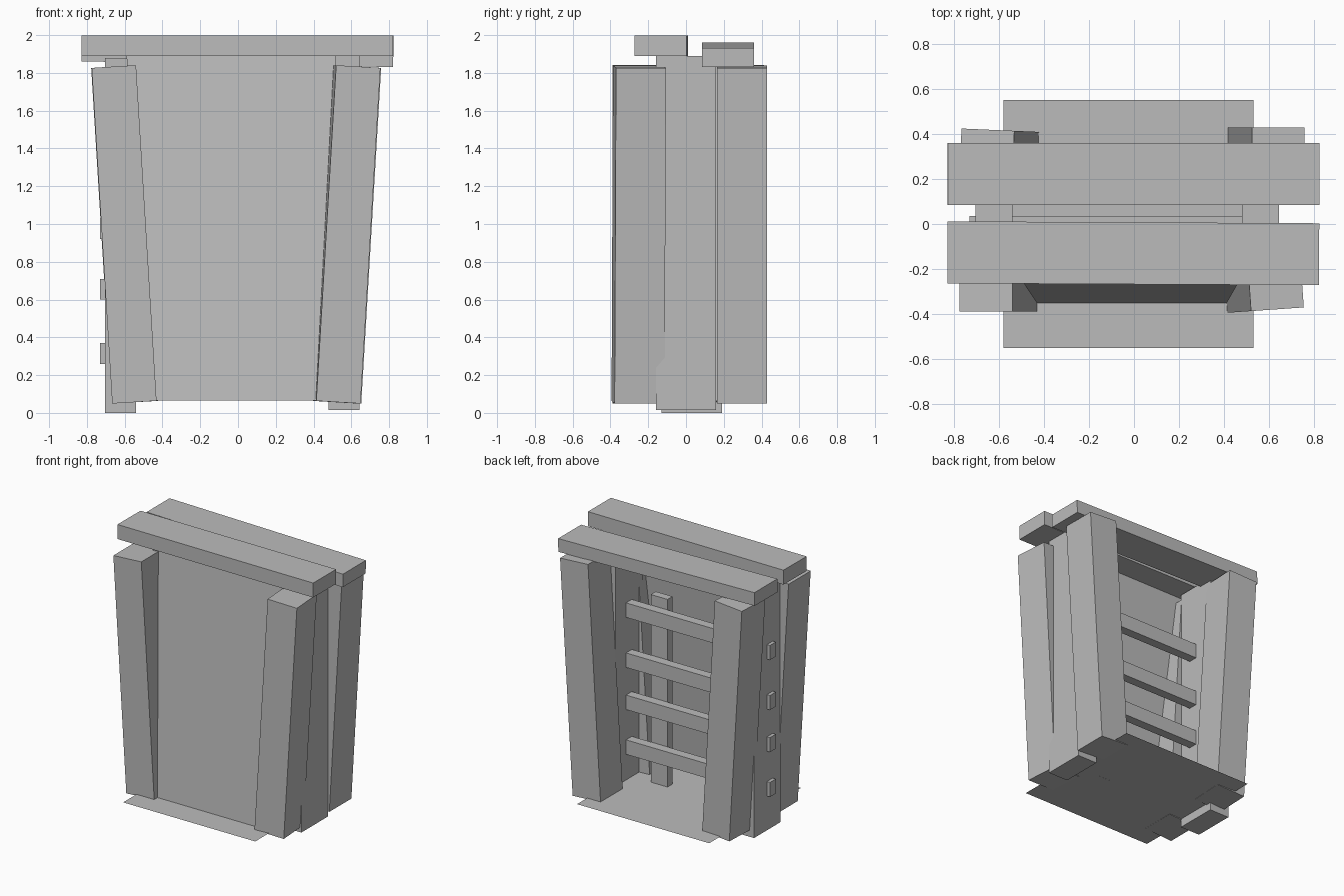
import bpy
import math
from mathutils import Euler, Vector

cube = bpy.data.objects.get("Cube")
if cube:
    bpy.data.objects.remove(cube, do_unlink=True)

# Single plain grey
grey = bpy.data.materials.new("plain_grey")
grey.use_nodes = True
colour = (0.5, 0.5, 0.5, 1)
grey.diffuse_color = colour
grey.node_tree.nodes["Principled BSDF"].inputs["Base Color"].default_value = colour

BOX_FACES = [(0, 1, 3, 2), (4, 6, 7, 5), (0, 4, 5, 1),
             (2, 3, 7, 6), (0, 2, 6, 4), (1, 5, 7, 3)]


def add_mesh(name, verts, faces):
    mesh = bpy.data.meshes.new(name)
    mesh.from_pydata(verts, [], faces)
    mesh.materials.append(grey)
    obj = bpy.data.objects.new(name, mesh)
    bpy.context.collection.objects.link(obj)
    return obj


def box(name, centre, size, lean=0, turn=0):
    """Box leaned about y, then turned about z, in degrees."""
    rot = Euler((0, math.radians(lean), math.radians(turn))).to_matrix()
    verts = []
    for sx in (-0.5, 0.5):
        for sy in (-0.5, 0.5):
            for sz in (-0.5, 0.5):
                corner = Vector((sx * size[0], sy * size[1], sz * size[2]))
                verts.append(rot @ corner + Vector(centre))
    return add_mesh(name, verts, BOX_FACES)


# Floor sheet
add_mesh("floor", [(-0.58, -0.55, 0.065), (0.53, -0.55, 0.065),
                   (0.53, 0.55, 0.065), (-0.58, 0.55, 0.065)], [(0, 1, 2, 3)])

# Front panel sheet, leaning back towards the top
add_mesh("front_panel", [(-0.47, -0.35, 0.065), (0.45, -0.35, 0.065),
                         (0.52, -0.18, 1.89), (-0.59, -0.18, 1.89)], [(0, 1, 2, 3)])

# Splayed corner posts
post = (0.235, 0.265, 1.78)
box("front_right_post", (-0.603, -0.257, 0.945), post, -3.5)
box("front_left_post", (0.575, -0.25, 0.945), post, 3.4, 4)
box("back_right_post", (-0.6, 0.284, 0.945), post, -3.5, -2.5)
box("back_left_post", (0.588, 0.296, 0.945), post, 3.4)

# Upright side posts
box("middle_right_post", (-0.622, 0.03, 0.94), (0.165, 0.32, 1.88))
box("middle_left_post", (0.562, 0, 0.952), (0.165, 0.32, 1.875))

# Top beams
box("front_beam", (-0.003, -0.13, 1.944), (1.65, 0.275, 0.11), 0, -0.3)
box("back_beam", (-0.003, 0.222, 1.896), (1.65, 0.275, 0.1), 1.05)

# Rungs poking out through one side post
for i, z in enumerate((0.315, 0.655, 0.975, 1.355)):
    box(f"rung_{i + 1}", (-0.122, 0, z), (1.216, 0.07, 0.11))

# Upright bar behind the rungs
box("upright_bar", (0.25, -0.065, 0.777), (0.14, 0.06, 1.425))
